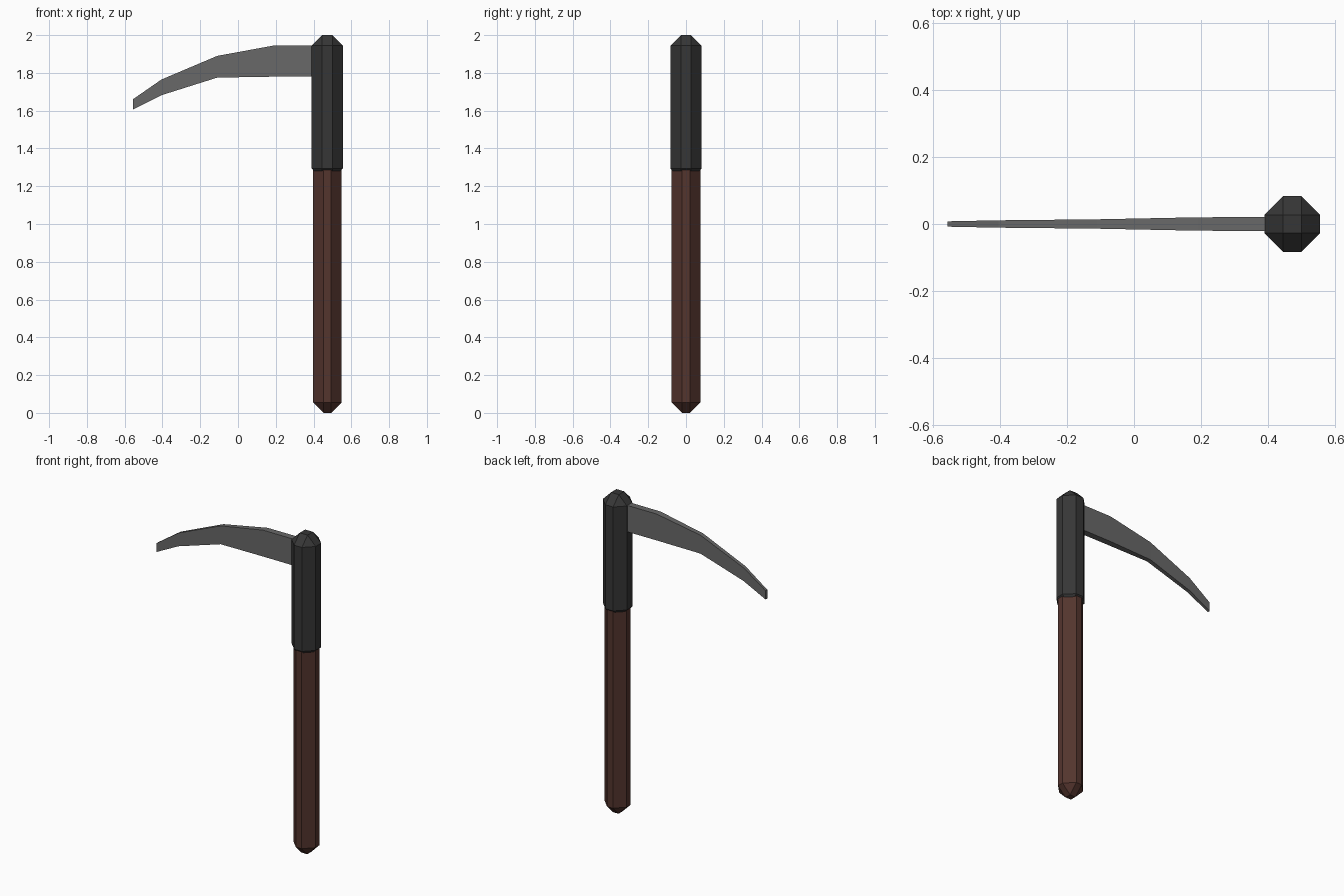
import bpy, bmesh
from mathutils import Matrix, Vector

if "Cube" in bpy.data.objects:
    bpy.data.objects.remove(bpy.data.objects["Cube"])

SHAFT_X = 0.473


def material(name, rgb):
    m = bpy.data.materials.new(name)
    m.diffuse_color = (*rgb, 1)
    m.use_nodes = True
    m.node_tree.nodes["Principled BSDF"].inputs["Base Color"].default_value = m.diffuse_color
    return m


def finish(name, bm, mat):
    bmesh.ops.recalc_face_normals(bm, faces=bm.faces)
    me = bpy.data.meshes.new(name)
    bm.to_mesh(me)
    bm.free()
    me.materials.append(mat)
    ob = bpy.data.objects.new(name, me)
    bpy.context.collection.objects.link(ob)
    return ob


def chamfered_post(name, half, z0, z1, bevel, mat):
    bm = bmesh.new()
    m = Matrix.Translation((SHAFT_X, 0, (z0 + z1) / 2)) @ Matrix.Diagonal((2 * half, 2 * half, z1 - z0, 1))
    bmesh.ops.create_cube(bm, size=1, matrix=m)
    bmesh.ops.bevel(bm, geom=bm.edges[:], offset=bevel, offset_type='OFFSET',
                    segments=1, affect='EDGES', profile=0.5)
    return finish(name, bm, mat)


wood = material("dark_brown_wood", (0.088, 0.035, 0.027))
iron = material("black_iron", (0.037, 0.037, 0.037))
steel = material("grey_steel", (0.14, 0.14, 0.14))

# wooden handle and iron sleeve
chamfered_post("handle", 0.076, 0.0, 1.36, 0.056, wood)
chamfered_post("head_sleeve", 0.083, 1.238, 2.0, 0.056, iron)

# curved blade: stations of x, bottom z, top z, half thickness
stations = [
    (0.45, 1.78, 1.945, 0.021),
    (0.19, 1.78, 1.945, 0.020),
    (-0.11, 1.775, 1.89, 0.014),
    (-0.405, 1.682, 1.765, 0.011),
    (-0.557, 1.605, 1.66, 0.008),
]
bm = bmesh.new()
rings = [[bm.verts.new(p) for p in ((x, -t, lo), (x, t, lo), (x, t, hi), (x, -t, hi))]
         for x, lo, hi, t in stations]
for a, b in zip(rings, rings[1:]):
    for i in range(4):
        j = (i + 1) % 4
        bm.faces.new((a[i], a[j], b[j], b[i]))
bm.faces.new(rings[0])
bm.faces.new(rings[-1])
finish("blade", bm, steel)
